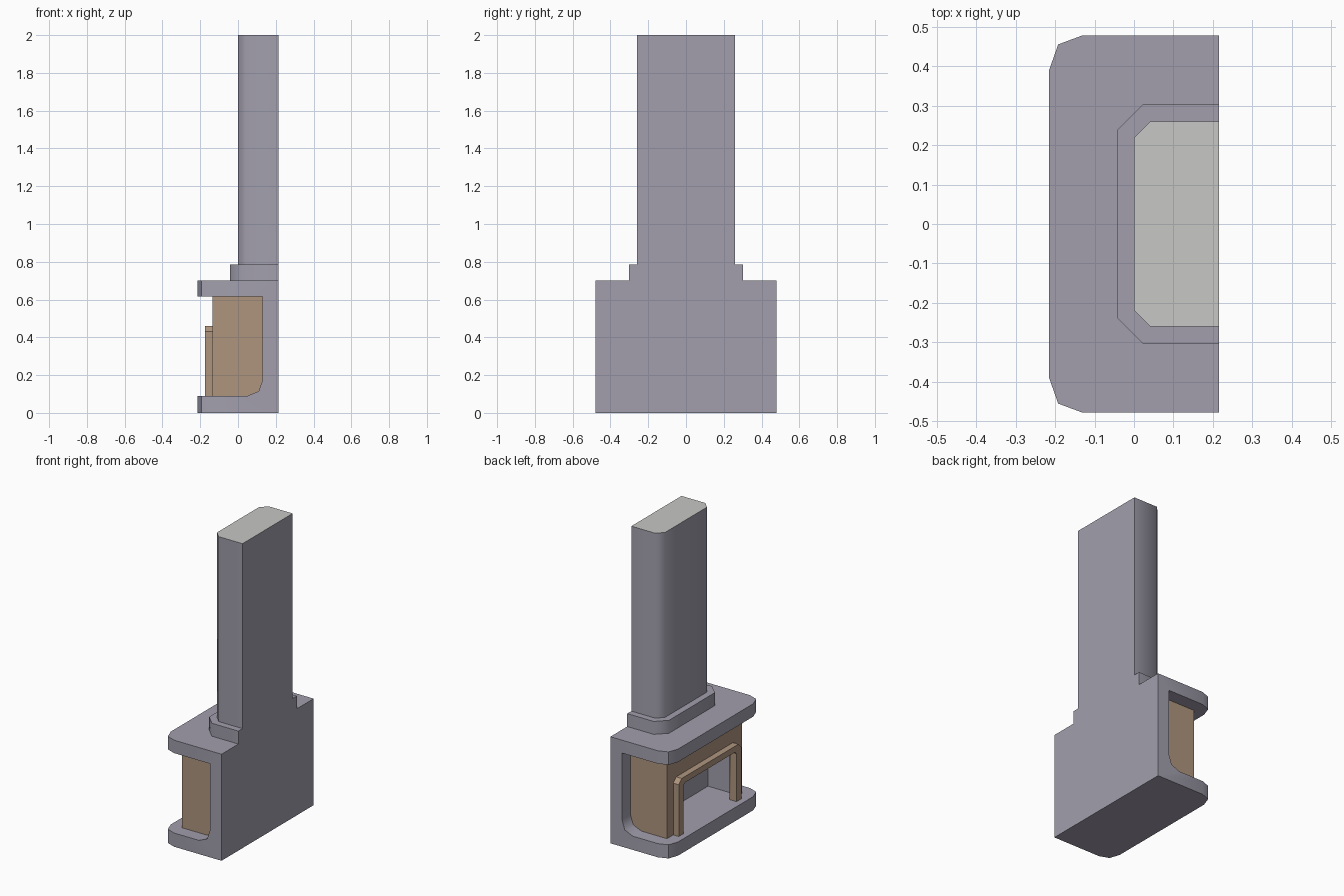
import bpy
import bmesh
import math
from mathutils import Vector

cube = bpy.data.objects.get("Cube")
if cube:
    bpy.data.objects.remove(cube, do_unlink=True)


def material(name, rgb):
    mat = bpy.data.materials.new(name)
    mat.use_nodes = True
    mat.diffuse_color = (*rgb, 1)
    mat.node_tree.nodes["Principled BSDF"].inputs["Base Color"].default_value = (*rgb, 1)
    return mat


STONE = material("grey stone", (0.36, 0.345, 0.415))
PALE = material("pale grey", (0.57, 0.57, 0.56))
WOOD = material("brown surround", (0.43, 0.30, 0.21))


def prism(name, points, axis, low, high, mats=()):
    """Extrude a 2D outline along x, y or z."""
    place = {"x": lambda a, b, t: (t, a, b),
             "y": lambda a, b, t: (a, t, b),
             "z": lambda a, b, t: (a, b, t)}[axis]
    bm = bmesh.new()
    face = bm.faces.new([bm.verts.new(place(a, b, low)) for a, b in points])
    shift = Vector(place(0, 0, high - low))
    result = bmesh.ops.extrude_face_region(bm, geom=[face], use_keep_orig=True)
    verts = [v for v in result["geom"] if isinstance(v, bmesh.types.BMVert)]
    bmesh.ops.translate(bm, verts=verts, vec=shift)
    bmesh.ops.recalc_face_normals(bm, faces=bm.faces)
    mesh = bpy.data.meshes.new(name)
    bm.to_mesh(mesh)
    bm.free()
    obj = bpy.data.objects.new(name, mesh)
    bpy.context.collection.objects.link(obj)
    for mat in mats:
        mesh.materials.append(mat)
    return obj


def mirrored(half):
    """Close an outline by mirroring its second coordinate."""
    return half + [(a, -b) for a, b in reversed(half)]


def activate(obj):
    bpy.ops.object.select_all(action="DESELECT")
    obj.select_set(True)
    bpy.context.view_layer.objects.active = obj


def cut(obj, *cutters):
    activate(obj)
    for cutter in cutters:
        mod = obj.modifiers.new("cut", "BOOLEAN")
        mod.operation = "DIFFERENCE"
        mod.solver = "EXACT"
        mod.object = cutter
        bpy.ops.object.modifier_apply(modifier=mod.name)


def smooth(obj):
    activate(obj)
    bpy.ops.object.shade_smooth_by_angle(angle=math.radians(50))


BACK = 0.215
FLOOR, CEILING = 0.09, 0.615

# Base block with hearth and mantel slabs
base = prism("base", mirrored([(BACK, 0.478), (-0.13, 0.478), (-0.192, 0.455), (-BACK, 0.39)]),
             "z", 0, 0.70, [STONE])


def recess_outline(front):
    return [(front, FLOOR), (0.05, FLOOR), (0.11, 0.115), (0.13, 0.175),
            (0.13, CEILING), (front, CEILING)]


# Cutters for the side recess, the firebox cavity and its mouth
recess = prism("recess_cutter", recess_outline(-0.4), "y", -1, 1)
cavity = prism("cavity_cutter", mirrored([(-0.125, 0.357), (0.09, 0.357)]),
               "z", FLOOR - 0.0005, 0.50)
arch = [(0.275, 0.0), (0.275, 0.405), (0.26, 0.42)]
arch += [(-y, z) for y, z in reversed(arch)]
mouth = prism("mouth_cutter", arch, "x", -0.3, 0)
cut(base, recess, cavity)

# Brown surround with a stone-lined firebox
surround = prism("surround", recess_outline(-0.135), "y", -0.39, 0.39, [WOOD, STONE])
cut(surround, cavity, mouth)
for face in surround.data.polygons:
    x, y, z = face.center
    inside = abs(y) < 0.36 and x > -0.128 and z < 0.55 and x < 0.1
    face.material_index = 1 if inside and z > FLOOR + 0.03 else 0

# Raised trim around the firebox mouth
outer = [(0.325, FLOOR), (0.325, 0.43), (0.295, 0.46)]
inner = [(0.275, FLOOR), (0.275, 0.405), (0.26, 0.42)]
outline = outer + [(-y, z) for y, z in reversed(outer)]
outline += [(-y, z) for y, z in inner] + list(reversed(inner))
trim = prism("trim", outline, "x", -0.175, -0.134, [WOOD])

# Collar and chimney
collar = prism("collar", mirrored([(BACK, 0.303), (0.022, 0.303), (-0.043, 0.238)]),
               "z", 0.70, 0.785, [STONE])
chimney = prism("chimney", mirrored([(BACK, 0.26), (0.042, 0.26), (0, 0.218)]),
                "z", 0.785, 2.0, [STONE, PALE])
for face in chimney.data.polygons:
    if face.normal.z > 0.9:
        face.material_index = 1

for obj in (base, surround, collar, chimney):
    smooth(obj)
for helper in (recess, cavity, mouth):
    bpy.data.objects.remove(helper, do_unlink=True)
